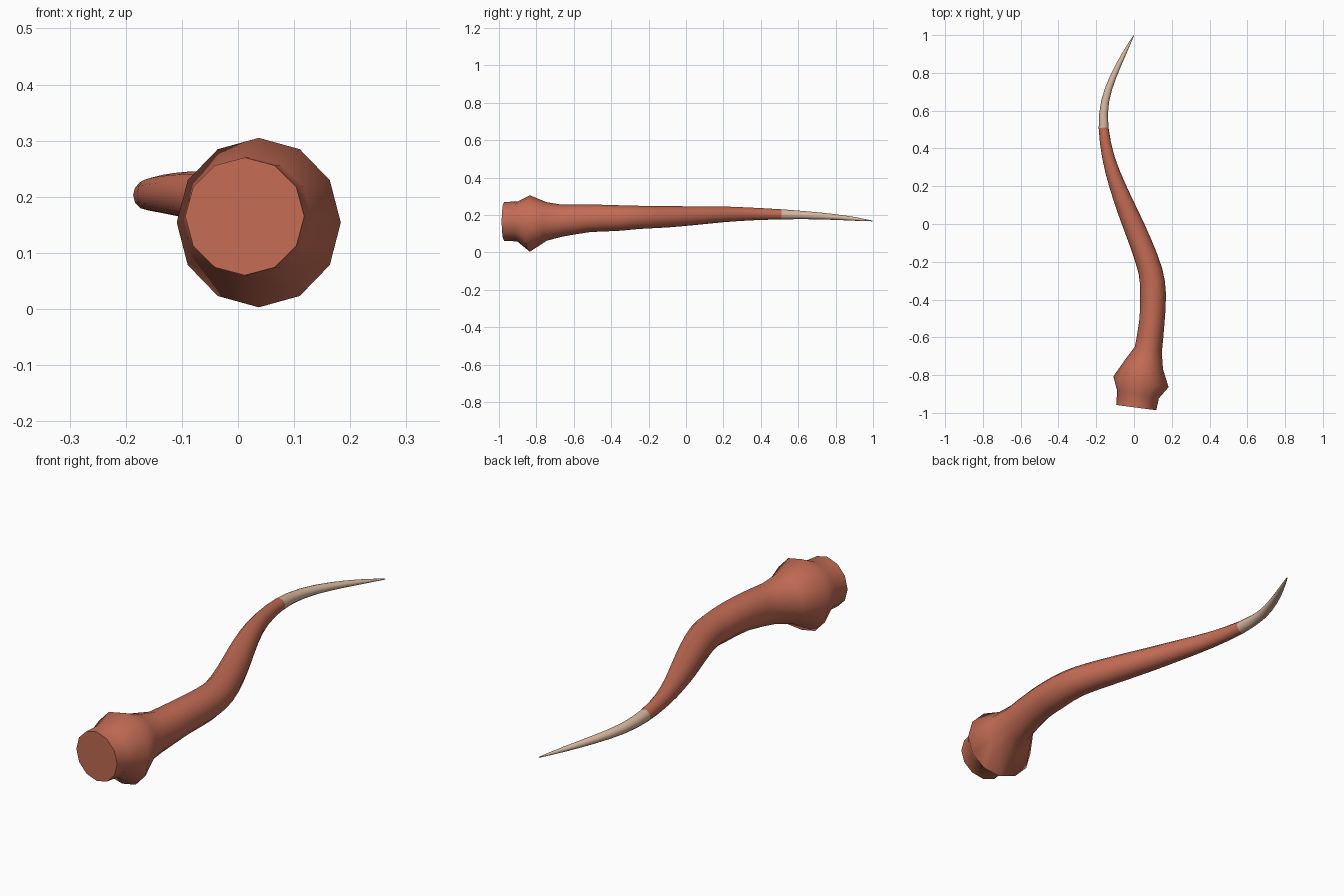
import bpy, math
from mathutils import Vector

if "Cube" in bpy.data.objects:
    bpy.data.objects.remove(bpy.data.objects["Cube"])

SIDES = 12
TIP_Y = 0.5   # faces beyond this are the pale tip


def material(name, rgb):
    m = bpy.data.materials.new(name)
    m.diffuse_color = (*rgb, 1)
    m.use_nodes = True
    m.node_tree.nodes["Principled BSDF"].inputs["Base Color"].default_value = m.diffuse_color
    return m


# Centre line rings: x, y, z, half width, half height
base = [
    (0.012, -0.972, 0.165, 0.107, 0.105),
    (0.021, -0.903, 0.165, 0.112, 0.106),
    (0.037, -0.835, 0.154, 0.149, 0.151),
    (0.052, -0.745, 0.165, 0.104, 0.103),
]
shaft = [
    (0.076, -0.665, 0.169, 0.073, 0.086),
    (0.095, -0.515, 0.182, 0.067, 0.074),
    (0.101, -0.37, 0.183, 0.068, 0.069),
    (0.087, -0.25, 0.187, 0.064, 0.062),
    (0.035, -0.1, 0.190, 0.059, 0.057),
    (-0.027, 0.05, 0.196, 0.053, 0.050),
    (-0.087, 0.2, 0.203, 0.043, 0.042),
    (-0.135, 0.35, 0.205, 0.033, 0.034),
    (-0.161, 0.51, 0.203, 0.026, 0.027),
    (-0.153, 0.65, 0.198, 0.021, 0.021),
    (-0.110, 0.78, 0.190, 0.017, 0.016),
    (-0.053, 0.9, 0.179, 0.011, 0.010),
    (-0.002, 0.997, 0.168, 0.002, 0.002),
]


def midpoint(a, b, c, d):
    return tuple((9 * (q + r) - p - s) / 16 for p, q, r, s in zip(a, b, c, d))


# Smooth the shaft with one extra ring between each pair
rings = list(base)
for i, ring in enumerate(shaft):
    rings.append(ring)
    if i + 1 < len(shaft):
        rings.append(midpoint(shaft[max(i - 1, 0)], ring, shaft[i + 1],
                              shaft[min(i + 2, len(shaft) - 1)]))

# Loft the rings, each turned to follow the bend
verts, faces = [], []
for i, (x, y, z, w, h) in enumerate(rings):
    a, b = rings[max(i - 1, 0)], rings[min(i + 1, len(rings) - 1)]
    side = Vector((b[1] - a[1], a[0] - b[0], 0)).normalized()
    for k in range(SIDES):
        t = 2 * math.pi * k / SIDES
        verts.append(Vector((x, y, z)) + side * w * math.cos(t) + Vector((0, 0, h * math.sin(t))))
for i in range(len(rings) - 1):
    for k in range(SIDES):
        n = (k + 1) % SIDES
        faces.append((i * SIDES + k, i * SIDES + n, (i + 1) * SIDES + n, (i + 1) * SIDES + k))
faces.append(tuple(range(SIDES))[::-1])
faces.append(tuple(range(len(verts) - SIDES, len(verts))))

mesh = bpy.data.meshes.new("tail")
mesh.from_pydata(verts, [], faces)
mesh.materials.append(material("reddish brown", (0.55, 0.15, 0.09)))
mesh.materials.append(material("cream", (0.68, 0.47, 0.34)))
tail = bpy.data.objects.new("tail", mesh)
bpy.context.collection.objects.link(tail)

# Pale tip and consistent outward normals
for p in mesh.polygons:
    p.material_index = int(p.center.y > TIP_Y + 0.01)
bpy.context.view_layer.objects.active = tail
tail.select_set(True)
bpy.ops.object.mode_set(mode='EDIT')
bpy.ops.mesh.select_all(action='SELECT')
bpy.ops.mesh.normals_make_consistent(inside=False)
bpy.ops.object.mode_set(mode='OBJECT')
bpy.ops.object.shade_smooth_by_angle(angle=math.radians(65))
